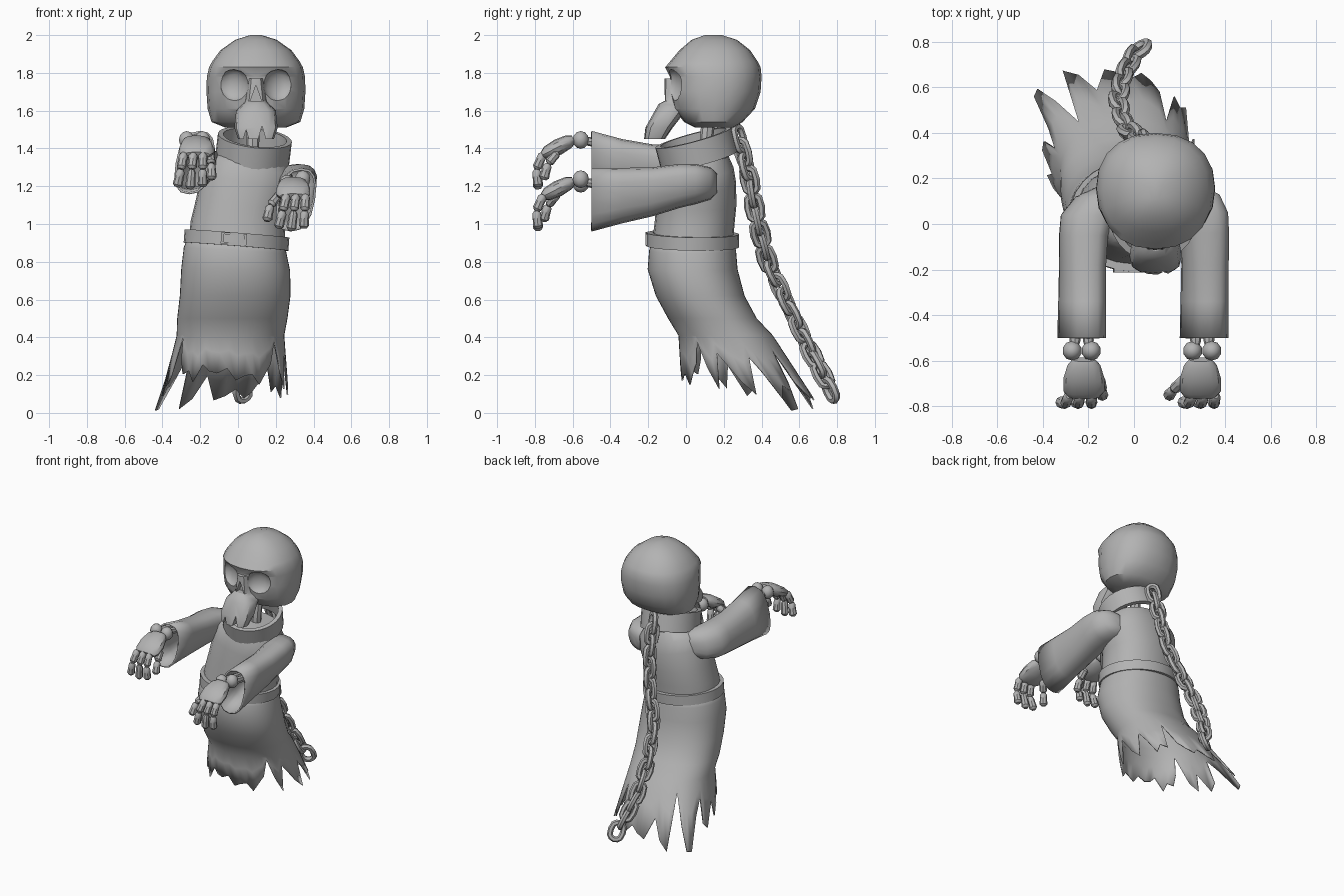
import bpy, bmesh, math
from mathutils import Vector, Matrix, Euler

if "Cube" in bpy.data.objects:
    bpy.data.objects.remove(bpy.data.objects["Cube"])

grey = bpy.data.materials.new("bone grey")
grey.diffuse_color = (0.45, 0.45, 0.45, 1)
grey.use_nodes = True
grey.node_tree.nodes["Principled BSDF"].inputs["Base Color"].default_value = grey.diffuse_color
V = Vector

def smooth(ob, angle=38):
    bpy.ops.object.select_all(action='DESELECT')
    bpy.context.view_layer.objects.active = ob
    ob.select_set(True)
    bpy.ops.object.shade_smooth_by_angle(angle=math.radians(angle))

def finish(name, bm, angle=38, thick=0):
    bmesh.ops.recalc_face_normals(bm, faces=bm.faces)
    me = bpy.data.meshes.new(name)
    bm.to_mesh(me)
    bm.free()
    ob = bpy.data.objects.new(name, me)
    bpy.context.collection.objects.link(ob)
    me.materials.append(grey)
    if thick:
        m = ob.modifiers.new("cloth", 'SOLIDIFY')
        m.thickness, m.offset = thick, -1
    smooth(ob, angle)
    return ob

def oval(c, u, v, n, p=2.0):
    """Closed superellipse around c with half axes u and v."""
    f = lambda t: math.copysign(abs(t) ** (2 / p), t)
    return [V(c) + V(u) * f(math.cos(a)) + V(v) * f(math.sin(a))
            for a in (2 * math.pi * i / n for i in range(n))]

def loft(bm, rings, start=True, end=True, loop=False):
    vs = [[bm.verts.new(p) for p in r] for r in rings]
    n = len(vs[0])
    for a, b in zip(vs, vs[1:] + (vs[:1] if loop else [])):
        for i in range(n):
            bm.faces.new((a[i], a[(i + 1) % n], b[(i + 1) % n], b[i]))
    if not loop:
        if start: bm.faces.new(vs[0])
        if end: bm.faces.new(vs[-1])

def blob(bm, c, r, rot=(0, 0, 0), seg=10):
    m = Matrix.Translation(c) @ Euler(rot).to_matrix().to_4x4() @ Matrix.Diagonal((*r, 1))
    bmesh.ops.create_uvsphere(bm, u_segments=seg, v_segments=max(4, seg // 2 + 1), radius=1, matrix=m)

def bone(bm, a, b, r, r2=None, n=8):
    """Rounded bone segment from a to b."""
    a, b = V(a), V(b)
    d = b - a
    u = d.orthogonal().normalized()
    v = d.normalized().cross(u)
    r2 = r2 or r
    prof = [(0, .55 * r), (.15, r), (.5, (r + r2) * .48), (.85, r2), (1, .55 * r2)]
    loft(bm, [oval(a + d * t, u * s, v * s, n) for t, s in prof])

def apply_bool(ob, other, op):
    m = ob.modifiers.new("bool", 'BOOLEAN')
    m.object, m.operation, m.solver = other, op, 'EXACT'
    bpy.context.view_layer.objects.active = ob
    bpy.ops.object.modifier_apply(modifier=m.name)
    bpy.data.objects.remove(other)

# --- Skull: cranium, nose ridge and upper jaw, then sockets, nose and tooth gaps cut out
SX = .095
def stack(rows, n, p):
    bm = bmesh.new()
    loft(bm, [oval((SX, (f + b) / 2, z), (w, 0, 0), (0, (b - f) / 2, 0), n, p) for z, f, b, w in rows])
    return bm

skull = finish("skull", stack([
    (1.51, .05, .25, .16), (1.54, -.01, .30, .235), (1.61, -.065, .365, .256), (1.70, -.085, .395, .262),
    (1.78, -.085, .40, .26), (1.83, -.11, .395, .248), (1.86, -.085, .38, .232),
    (1.92, -.035, .34, .188), (1.975, .03, .27, .11), (2.0, .10, .19, .03)], 20, 2.25))
apply_bool(skull, finish("upper_jaw", stack([
    (1.45, -.222, -.11, .095), (1.51, -.215, -.07, .115), (1.60, -.165, .0, .105), (1.635, -.145, .05, .07),
    (1.65, -.118, .05, .06), (1.77, -.113, .05, .04)], 12, 2.8)), 'UNION')

for s in (-1, 1):
    bm = bmesh.new()
    blob(bm, (SX + s * .116, -.068, 1.735), (.085, .05, .085), (0, s * .25, s * .45), 14)
    apply_bool(skull, finish("socket_cutter", bm), 'DIFFERENCE')
for x, z, w, h, y0, y1 in ((0, 1.65, .03, .085, -.3, -.075), (-.052, 1.43, .02, .07, -.3, .1),
                           (.032, 1.43, .025, .09, -.3, .1)):
    bm = bmesh.new()
    loft(bm, [[V((SX + x - w, y, z)), V((SX + x + w, y, z)), V((SX + x, y, z + h))] for y in (y0, y1)])
    apply_bool(skull, finish("notch_cutter", bm), 'DIFFERENCE')
smooth(skull)

# --- Neck bone
bm = bmesh.new()
bone(bm, (.075, .09, 1.28), (.08, .12, 1.56), .036)
finish("neck_bone", bm)

# --- Iron collar and belt, tilted hollow bands
def band(name, c, rx, ry, h, t, rot, n=28):
    bm = bmesh.new()
    prof = [(0, -h / 2), (0, h / 2), (-t, h / 2), (-t, -h / 2)]
    rings = [oval((0, 0, z), (rx + d, 0, 0), (0, ry + d, 0), n) for d, z in prof]
    loft(bm, rings, loop=True)
    bm.transform(Matrix.Translation(c) @ Euler(rot).to_matrix().to_4x4())
    return finish(name, bm)

band("collar", (.082, .055, 1.395), .197, .208, .13, .028, (math.radians(15), math.radians(7), 0))
band("belt", (-.008, .035, .915), .278, .245, .07, .035, (math.radians(-1), math.radians(4.5), 0))

# --- Belt buckle frame
bm = bmesh.new()
rect = lambda w, h, y: [V((x * w, y, z * h)) for x, z in ((-1, -1), (1, -1), (1, 1), (-1, 1))]
loft(bm, [rect(.068, .03, 0), rect(.068, .03, -.022), rect(.055, .02, -.022), rect(.055, .02, 0)], loop=True)
bm.transform(Matrix.Translation((-.022, -.192, .922)) @ Matrix.Rotation(math.radians(4.5), 4, 'Y'))
finish("buckle", bm)

# --- Upper robe: (z, xc, yc, rx, ry, side tilt)
def robe_ring(z, xc, yc, rx, ry, tilt, n):
    return [V((p.x, p.y, z - tilt * (p.x - xc))) for p in oval((xc, yc, 0), (rx, 0, 0), (0, ry, 0), n, 2.2)]

bm = bmesh.new()
loft(bm, [robe_ring(*r, 24) for r in (
    (.90, -.005, .035, .255, .215, .08), (1.0, .0, .045, .25, .212, .08), (1.1, .015, .055, .238, .212, .12),
    (1.22, .045, .06, .24, .205, .2), (1.30, .065, .06, .225, .192, .2), (1.36, .08, .06, .165, .165, .14))])
finish("upper_robe", bm, 50)

# --- Skirt: smooth rings, then a torn hem; one torn length per column, counter-clockwise from +x
torn = [.75, .95, .35, .6, 1, .8, .9, .2, .75, .9, 1, .85, .95, 1, .6, .9, 1, .15, .6, .95, 1, .55, .3, .8,
        .95, .5, .9, .7, 0, .45, .75, .7, .95, .6, .75, .8, .7, .95, .85, .8, 1, .75, .55, .1, .6, .95, .3, .5]
N = len(torn)
rows = [(.93, -.008, .035, .25, .21, .08), (.86, -.015, .035, .272, .23, .06), (.76, -.012, .035, .288, .238, .03),
        (.62, -.015, .075, .293, .235, 0), (.50, -.03, .14, .292, .235, 0), (.41, -.04, .21, .285, .25, 0)]
rings = [robe_ring(*r, N) for r in rows]
hem = []
for i, (a, b) in enumerate(zip(rings[-1], robe_ring(.08, -.065, .325, .335, .35, 0, N))):
    ang = 2 * math.pi * i / N
    corner = max(0, math.cos(ang - math.radians(137))) ** 8
    b = b + V((-.1, .06, -.08)) * corner
    b.z += .08 * max(0, -math.sin(ang))
    hem.append(a.lerp(b, torn[i]))
bm = bmesh.new()
loft(bm, rings + [[a.lerp(h, .45) for a, h in zip(rings[-1], hem)], hem], False, False)
finish("torn_skirt", bm, 50, .008)

# --- Sleeves: (y, x, z, half width, half height), open at the cuff
sleeves = {
    "right": [(.165, .25, 1.215, .05, .05), (.13, .275, 1.215, .10, .085), (.05, .30, 1.212, .112, .106),
              (-.04, .31, 1.20, .105, .117), (-.18, .312, 1.17, .10, .13), (-.34, .31, 1.15, .10, .147),
              (-.5, .308, 1.128, .10, .168)],
    "left": [(.16, -.12, 1.28, .05, .05), (.12, -.155, 1.285, .10, .09), (.04, -.205, 1.295, .115, .108),
             (-.05, -.222, 1.30, .105, .115), (-.18, -.226, 1.30, .10, .122), (-.34, -.228, 1.31, .10, .14),
             (-.5, -.23, 1.325, .10, .168)]}
for side, secs in sleeves.items():
    bm = bmesh.new()
    loft(bm, [oval((x, y, z), (w, 0, 0), (.17 * h, 0, h), 16, 2.5) for y, x, z, w, h in secs], True, False)
    finish(side + "_sleeve", bm, 50, .012)

# --- Bony hands: forearm bones, wrist balls, palm, three fingers and a thumb
for side, hx, hz, inward, lean, drift in (("right", .30, 1.225, -1, .03, -.03), ("left", -.23, 1.445, 1, 0, -.012)):
    bm = bmesh.new()
    for s in (-1, 1):
        bone(bm, (hx + s * .025, -.30, hz - .05), (hx + s * .03, -.55, hz), .024)
        blob(bm, (hx + s * .042, -.557, hz + lean * s * .4), (.043, .043, .047))
    px = hx - .008 if side == "right" else hx + .01
    # palm, flattened and sloping down toward the knuckles
    slope = V((0, -.165, -.085))
    up = V((0, -.46, .89))
    pa = V((px, -.595, hz + .005))
    loft(bm, [oval(pa + slope * t, (w, 0, 0), up * h, 12, 2.4) for t, w, h in
              ((0, .05, .02), (.15, .072, .036), (.5, .09, .043), (.85, .09, .036), (1, .07, .018))])
    for j in range(4):
        if j == 3:   # thumb on the inner side
            a = V((px + inward * .07, -.68, hz - .065))
            b = a + V((inward * .02 + drift, -.05, -.06))
            c = b + V((inward * .008 + drift * .4, -.025, -.085))
        else:
            o = -inward * (.066 - .05 * j)
            a = V((px + o, -.755, hz - .07))
            b = a + V((o * .15 + drift * .5, -.037, -.085))
            c = b + V((o * .2 + drift * .6, .01, -.105 + .012 * abs(j - 1)))
        bone(bm, a, b, .024, .025)
        bone(bm, b, c, .023, .027)
    finish(side + "_hand", bm)

# --- Chain: alternating stadium links along a sagging path, with a ring at the end
path = [V(p) for p in ((.07, .275, 1.48), (.06, .335, 1.25), (.03, .375, 1.02), (-.04, .43, .81),
                       (-.07, .54, .57), (-.05, .65, .34), (.0, .74, .17))]
def along(t):
    t = max(0, min(.9999, t)) * (len(path) - 1)
    i = int(t)
    return path[i].lerp(path[i + 1], t - i)

def link(bm, c, d, roll, half, width, r):
    q = d.to_track_quat('X', 'Z').to_matrix() @ Matrix.Rotation(roll, 3, 'X')
    rings = []
    for k in range(12):
        a = 2 * math.pi * k / 12
        out = V((math.cos(a), math.sin(a), 0))
        p = V((out.x * width + math.copysign(half - width, out.x) * (abs(out.x) > .01), out.y * width, 0))
        rings.append([c + q @ s for s in oval(p, out * r, (0, 0, r), 6)])
    loft(bm, rings, loop=True)

bm = bmesh.new()
L = 19
for k in range(L):
    d = (along((k + 1) / L) - along((k - .2) / L)).normalized()
    link(bm, along((k + .4) / L), d, math.radians(45 + 90 * (k % 2)), .066, .037, .019)
link(bm, V((.025, .765, .12)), V((.12, .4, -.85)).normalized(), math.radians(135), .058, .042, .02)
finish("chain", bm)
